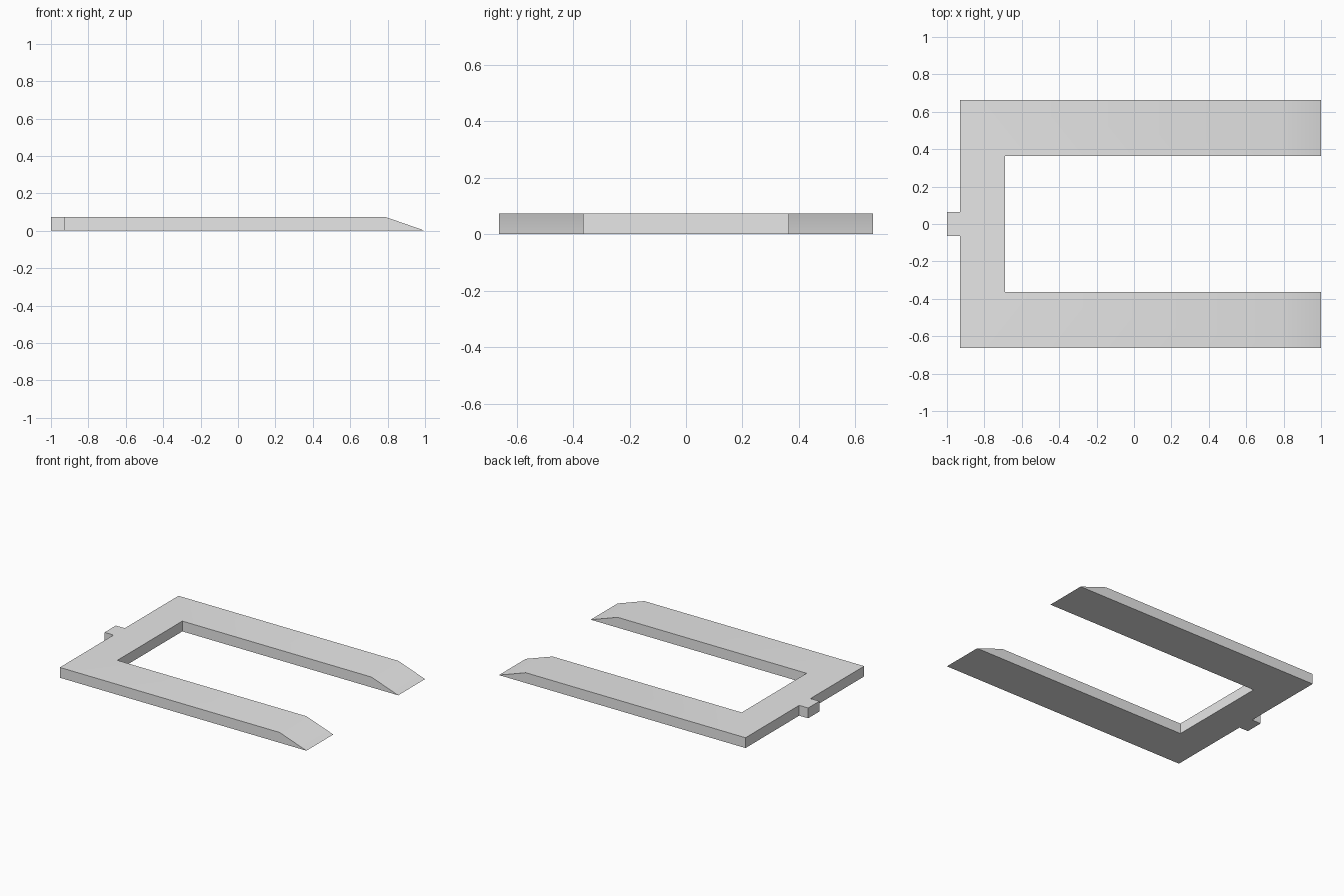
import bpy
import bmesh
import math

cube = bpy.data.objects.get("Cube")
if cube:
    bpy.data.objects.remove(cube, do_unlink=True)

HEIGHT = 0.073
TIP = 1.0
TIP_TOP = 0.79

grey = bpy.data.materials.new("plain grey")
grey.use_nodes = True
colour = (0.8, 0.8, 0.8, 1)
grey.diffuse_color = colour
grey.node_tree.nodes["Principled BSDF"].inputs["Base Color"].default_value = colour

# Half outline of the fork: rear tab, back bar, prong
half = [(-1, 0.063), (-0.93, 0.063), (-0.93, 0.663),
        (TIP, 0.663), (TIP, 0.363), (-0.69, 0.363)]
outline = half + [(x, -y) for x, y in reversed(half)]

# Extrude the outline, then pull back the upper tip edges into ramps
bm = bmesh.new()
base = bm.faces.new([bm.verts.new((x, y, 0)) for x, y in outline])
result = bmesh.ops.extrude_face_region(bm, geom=[base], use_keep_orig=True)
for item in result["geom"]:
    if isinstance(item, bmesh.types.BMVert):
        item.co.z = HEIGHT
        if item.co.x == TIP:
            item.co.x = TIP_TOP
bmesh.ops.recalc_face_normals(bm, faces=bm.faces)
mesh = bpy.data.meshes.new("fork_frame")
bm.to_mesh(mesh)
bm.free()

fork = bpy.data.objects.new("fork_frame", mesh)
bpy.context.collection.objects.link(fork)
mesh.materials.append(grey)

# Soften the shallow ramp break, keep the other edges sharp
bpy.ops.object.select_all(action="DESELECT")
fork.select_set(True)
bpy.context.view_layer.objects.active = fork
bpy.ops.object.shade_smooth_by_angle(angle=math.radians(30))
